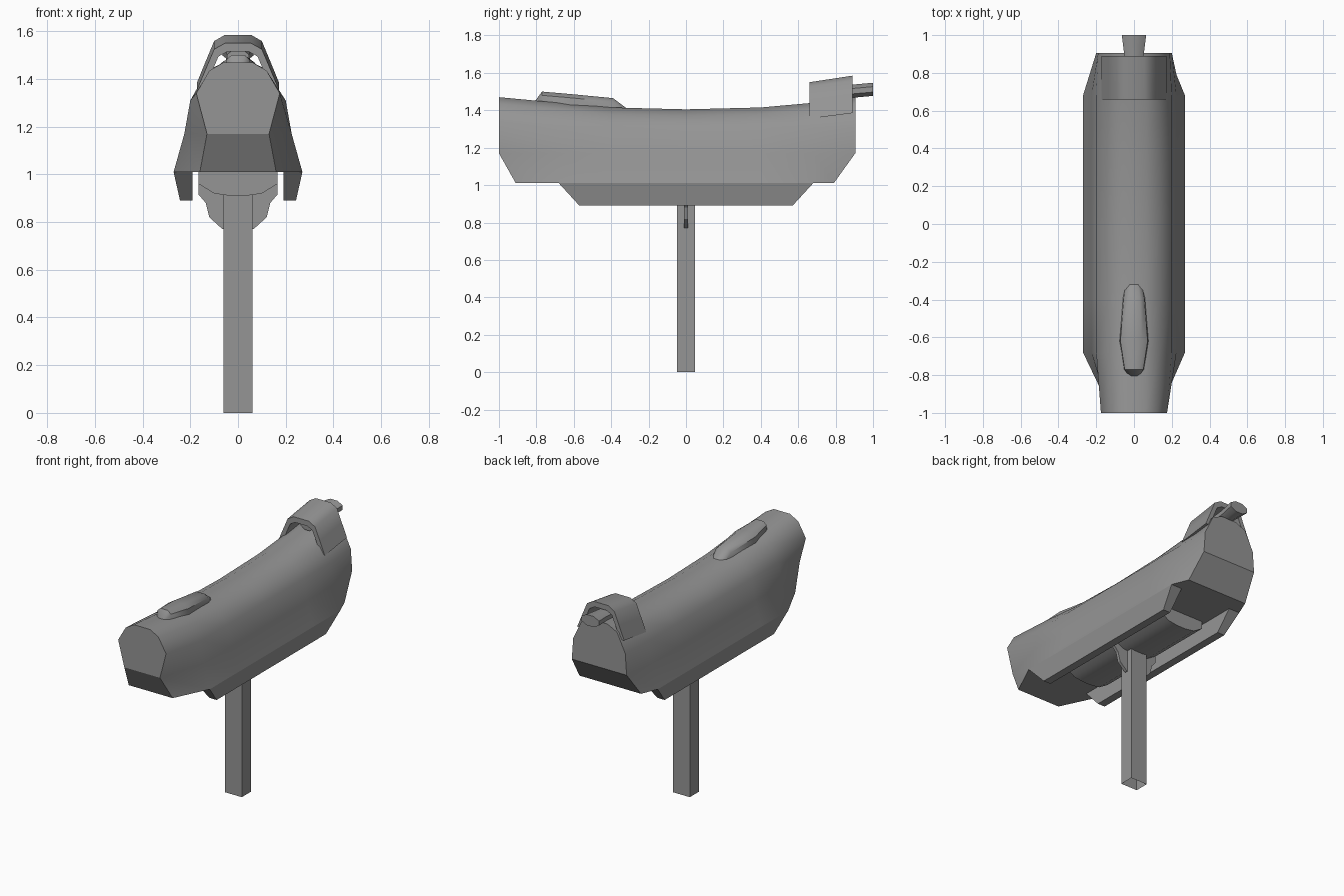
import bpy, math

cube = bpy.data.objects.get("Cube")
if cube:
    bpy.data.objects.remove(cube, do_unlink=True)

grey = bpy.data.materials.new("plain grey")
grey.use_nodes = True
grey.diffuse_color = (0.3, 0.3, 0.3, 1)
grey.node_tree.nodes["Principled BSDF"].inputs["Base Color"].default_value = (0.3, 0.3, 0.3, 1)


def make(name, verts, faces, smooth=None):
    mesh = bpy.data.meshes.new(name)
    mesh.from_pydata(verts, [], faces)
    mesh.materials.append(grey)
    obj = bpy.data.objects.new(name, mesh)
    bpy.context.collection.objects.link(obj)
    bpy.ops.object.select_all(action="DESELECT")
    obj.select_set(True)
    bpy.context.view_layer.objects.active = obj
    bpy.ops.object.mode_set(mode="EDIT")
    bpy.ops.mesh.select_all(action="SELECT")
    bpy.ops.mesh.normals_make_consistent(inside=False)
    bpy.ops.object.mode_set(mode="OBJECT")
    if smooth:
        bpy.ops.object.shade_smooth_by_angle(angle=math.radians(smooth))
    return obj


def loft(name, rings, smooth=None, start=True, end=True):
    """Skin closed rings of equal length, with optional end caps."""
    n = len(rings[0])
    faces = [(r * n + i, r * n + (i + 1) % n, (r + 1) * n + (i + 1) % n, (r + 1) * n + i)
             for r in range(len(rings) - 1) for i in range(n)]
    if start:
        faces.append(tuple(range(n)))
    if end:
        faces.append(tuple(range((len(rings) - 1) * n, len(rings) * n)))
    return make(name, [v for ring in rings for v in ring], faces, smooth)


def mirrored(half):
    return half + [(-x, y, z) for x, y, z in reversed(half)]


# Main hull: the lowest corner pair of each end ring is pulled inward
def hull_ring(y, top, widths, shoulder, foot_y=None):
    a, b, c, d, e = widths
    return mirrored([(a, y, top), (b, y, top - 0.035), (c, y, shoulder),
                     (d, y, 1.17), (e, y if foot_y is None else foot_y, 1.01)])


mid = (0.065, 0.135, 0.2, 0.225, 0.27)
rings = [hull_ring(-1, 1.47, (0.06, 0.12, 0.175, 0.13, 0.16), 1.34, -0.91)]
for y, top in ((-0.68, 1.44), (-0.4, 1.415), (0, 1.405), (0.4, 1.415), (0.68, 1.44)):
    rings.append(hull_ring(y, top, mid, 1.31))
rings.append(hull_ring(0.905, 1.47, (0.06, 0.13, 0.19, 0.2, 0.225), 1.31, 0.79))
hull = loft("hull", rings, 40, start=False, end=False)

# End plates, each an upright face and a sloping lower face
for name, ring in (("front_plate", rings[0]), ("back_plate", rings[-1])):
    make(name, ring, [(0, 1, 2, 3, 6, 7, 8, 9), (3, 4, 5, 6)])

# Side skirts hanging below the hull
for side, s in (("left", 1), ("right", -1)):
    loft(side + "_skirt", [[(s * x, k * (0.68 if z > 1 else 0.57), z) for x, z in
         ((0.27, 1.01), (0.243, 0.89), (0.19, 0.89), (0.19, 1.01))] for k in (-1, 1)])

# Rounded cradle under the hull
loft("cradle", [mirrored([(0.165, y, 1.02), (0.165, y, 0.96), (0.1, y, 0.92), (0.03, y, 0.91)])
                for y in (-0.45, 0.45)], 40)

# Post with an open foot, and thin gussets beside its head
loft("post", [[(x, y, z) for x, y in ((-0.061, -0.047), (0.061, -0.047), (0.061, 0.047),
     (-0.061, 0.047))] for z in (0, 0.95)], start=False)
for side, s in (("left", 1), ("right", -1)):
    loft(side + "_gusset", [[(s * x, y, z) for x, z in ((0.05, 0.77), (0.065, 0.77), (0.12, 0.82),
         (0.135, 0.88), (0.165, 0.915), (0.165, 0.96), (0.05, 0.96))] for y in (-0.01, 0.01)])

# Streamlined bump on the front of the top
bump = []
for y, w, top in ((-0.805, 0.03, 1.452), (-0.77, 0.055, 1.5), (-0.62, 0.08, 1.487),
                  (-0.39, 0.06, 1.465), (-0.32, 0.045, 1.412)):
    bump.append(mirrored([(w * 0.5, y, top), (w * 0.9, y, top - 0.02), (w, y, 1.395)]))
loft("top_bump", bump, 40)

# Arched hood over the back, a bent strip with thickness
outer = ((0.172, 0), (0.135, 0.45), (0.1, 0.87), (0.055, 1))
hood = []
for y, foot, top in ((0.66, 1.355, 1.55), (0.89, 1.385, 1.585)):
    out = [(x, y, foot + (top - foot) * t) for x, t in outer]
    inner = [(x * 0.82, y, foot + (top - 0.035 - foot) * t) for x, t in outer]
    arch = out + [(-x, b, z) for x, b, z in reversed(out)]
    arch += [(-x, b, z) for x, b, z in inner] + list(reversed(inner))
    hood.append(arch)
loft("rear_hood", hood, 50)

# Short tapered rod leaving the hood
rod = []
for y, r, z in ((0.72, 0.05, 1.488), (0.9, 0.056, 1.503), (1, 0.07, 1.512)):
    rod.append([(r * math.cos(a), y, z + 0.038 * math.sin(a))
                for a in (math.tau * i / 8 + math.pi / 8 for i in range(8))])
loft("rear_rod", rod, 50)
